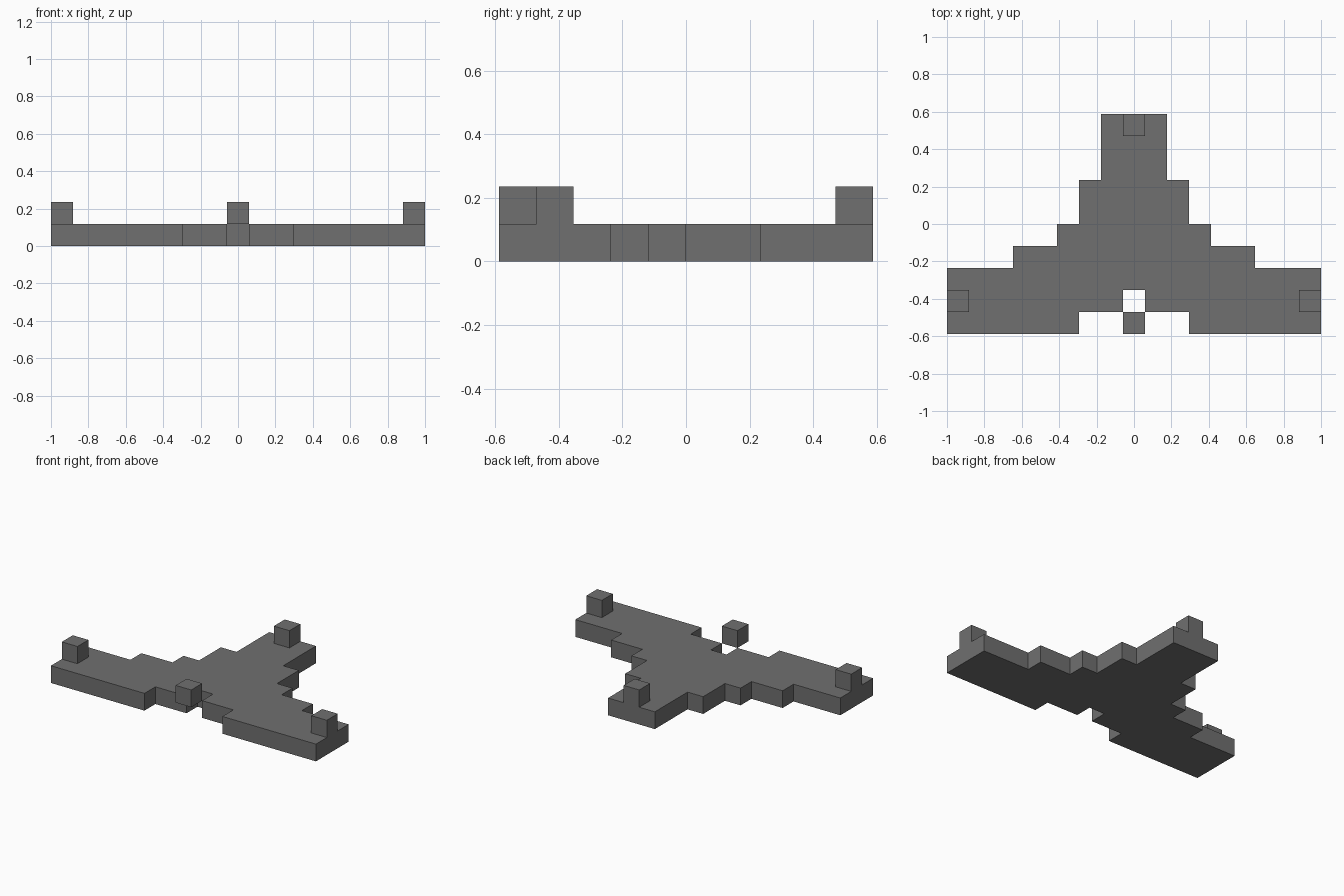
import bpy
import bmesh

cube = bpy.data.objects.get("Cube")
if cube:
    bpy.data.objects.remove(cube, do_unlink=True)

U = 2 / 17  # one block

grey = bpy.data.materials.new("dark grey")
grey.use_nodes = True
colour = (0.16, 0.16, 0.16, 1)
grey.diffuse_color = colour
grey.node_tree.nodes["Principled BSDF"].inputs["Base Color"].default_value = colour


def add_object(name, bm):
    bmesh.ops.recalc_face_normals(bm, faces=bm.faces)
    mesh = bpy.data.meshes.new(name)
    bm.to_mesh(mesh)
    bm.free()
    mesh.materials.append(grey)
    obj = bpy.data.objects.new(name, mesh)
    bpy.context.collection.objects.link(obj)


def slab(name, outline, bottom, height):
    """Extrude an outline given in blocks."""
    bm = bmesh.new()
    face = bm.faces.new([bm.verts.new((x * U, y * U, bottom * U)) for x, y in outline])
    top = bmesh.ops.extrude_face_region(bm, geom=[face], use_keep_orig=True)
    verts = [v for v in top["geom"] if isinstance(v, bmesh.types.BMVert)]
    bmesh.ops.translate(bm, verts=verts, vec=(0, 0, height * U))
    add_object(name, bm)


def block(name, x, y):
    """One raised block, centred at x with its front at y."""
    a, b = x - 0.5, x + 0.5
    slab(name, [(a, y), (b, y), (b, y + 1), (a, y + 1)], 1, 1)


# Stepped body: left half of the outline, mirrored to the right
half = [(0.5, -3), (0.5, -4), (2.5, -4), (2.5, -5), (8.5, -5), (8.5, -2),
        (5.5, -2), (5.5, -1), (3.5, -1), (3.5, 0), (2.5, 0), (2.5, 2),
        (1.5, 2), (1.5, 5)]
slab("body", half + [(-x, y) for x, y in reversed(half)], 0, 1)

# Raised blocks on the wing tips, tail and nose
block("left_wing_block", 8, -4)
block("right_wing_block", -8, -4)
block("tail_block", 0, 4)
block("nose_block", 0, -5)
